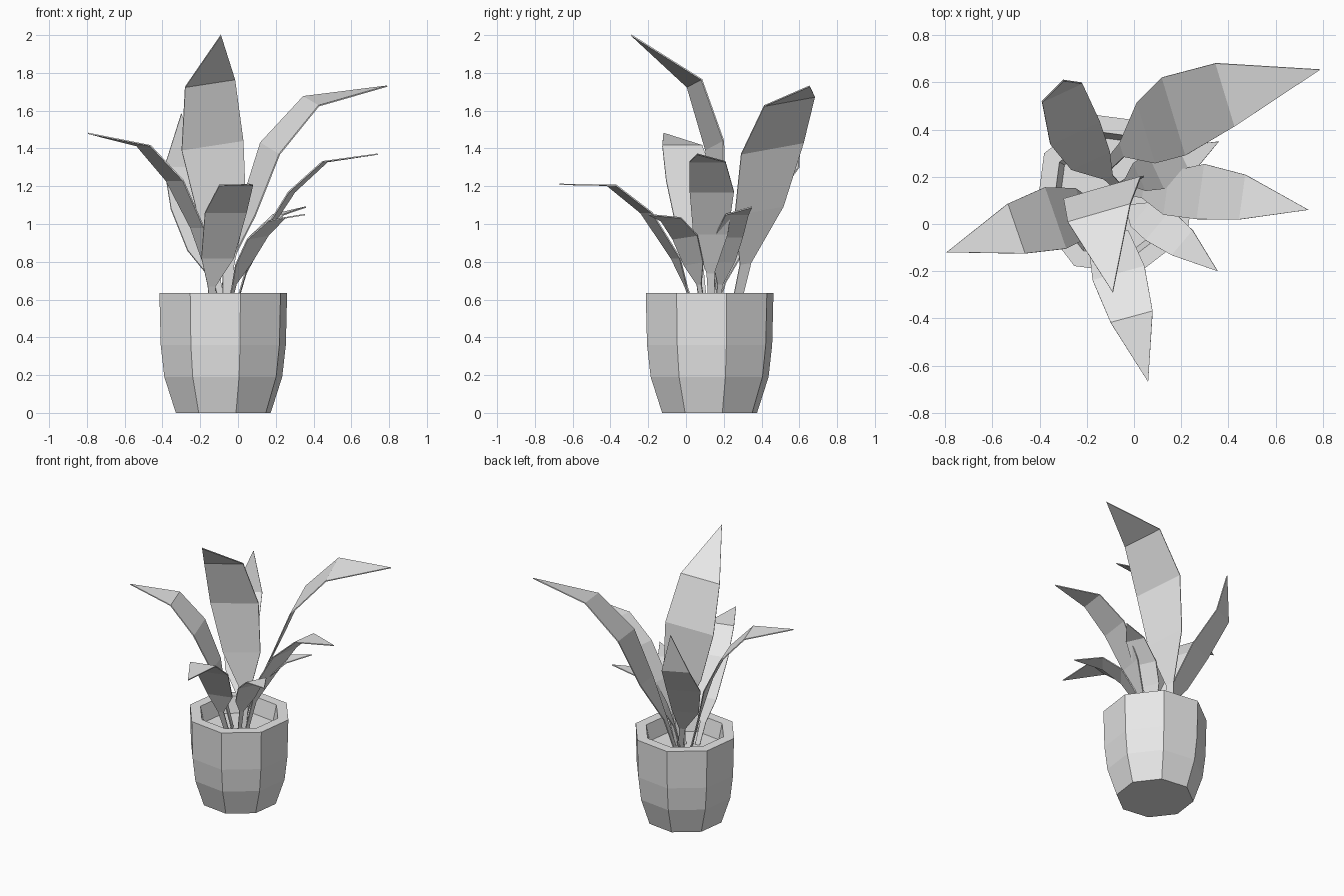
import bpy
import bmesh
from math import cos, sin, radians
from mathutils import Vector

default_cube = bpy.data.objects.get("Cube")
if default_cube:
    bpy.data.objects.remove(default_cube, do_unlink=True)

# Single plain colour
grey = bpy.data.materials.new("plain_grey")
grey.use_nodes = True
colour = (0.8, 0.8, 0.8, 1.0)
grey.diffuse_color = colour
shader = next(n for n in grey.node_tree.nodes if n.type == 'BSDF_PRINCIPLED')
shader.inputs["Base Color"].default_value = colour

POT_CENTRE = Vector((-0.078, 0.125, 0))
SIDES = 8


def finish(bm, name):
    """Turn a bmesh into a flat shaded object with the shared material."""
    bmesh.ops.recalc_face_normals(bm, faces=bm.faces)
    mesh = bpy.data.meshes.new(name)
    bm.to_mesh(mesh)
    bm.free()
    mesh.materials.append(grey)
    obj = bpy.data.objects.new(name, mesh)
    bpy.context.collection.objects.link(obj)
    return obj


def make_ring(bm, radius, height):
    """One eight-sided ring of vertices around the pot axis."""
    ring = []
    for i in range(SIDES):
        angle = radians(15 + i * 360 / SIDES)
        offset = Vector((radius * cos(angle), radius * sin(angle), height))
        ring.append(bm.verts.new(POT_CENTRE + offset))
    return ring


def make_pot():
    """Outer wall, rim, inner wall and soil as one lathed profile."""
    profile = [(0.26, 0), (0.323, 0.19), (0.343, 0.36), (0.35, 0.635),
               (0.275, 0.635), (0.25, 0.52)]
    bm = bmesh.new()
    rings = [make_ring(bm, r, z) for r, z in profile]
    for low, high in zip(rings, rings[1:]):
        for i in range(SIDES):
            j = (i + 1) % SIDES
            bm.faces.new((low[i], low[j], high[j], high[i]))
    bm.faces.new(rings[0])
    bm.faces.new(rings[-1])
    return finish(bm, "pot")


# Width of each leaf row, from buried base to the last row before the tip
ROW_WIDTHS = (0.14, 0.18, 0.78, 1.0, 0.81)


def make_leaf(name, half_width, *spine):
    """Strip of quads along a spine, ending in a pointed triangle."""
    bm = bmesh.new()
    side = Vector(half_width)
    rows = []
    for point, width in zip(spine, ROW_WIDTHS):
        centre = Vector(point)
        rows.append((bm.verts.new(centre - side * width),
                     bm.verts.new(centre + side * width)))
    for (a, b), (c, d) in zip(rows, rows[1:]):
        bm.faces.new((a, b, d, c))
    tip = bm.verts.new(Vector(spine[-1]))
    bm.faces.new((rows[-1][0], rows[-1][1], tip))
    leaf = finish(bm, name)
    thickness = leaf.modifiers.new("leaf_thickness", 'SOLIDIFY')
    thickness.thickness = 0.007
    thickness.offset = 0
    return leaf


make_pot()

# Large leaves
make_leaf("tall_leaf", (0.163, 0.047, 0.025),
          (-0.06, 0.14, 0.5), (-0.05, 0.16, 0.78), (-0.085, 0.165, 1.06),
          (-0.135, 0.152, 1.415), (-0.148, 0.045, 1.745), (-0.09, -0.29, 2))
make_leaf("back_left_leaf", (0.05, -0.165, -0.03),
          (-0.11, 0.25, 0.5), (-0.05, 0.315, 0.79), (0.053, 0.387, 1.07),
          (0.17, 0.457, 1.4), (0.387, 0.548, 1.65), (0.79, 0.655, 1.73))
make_leaf("right_leaf", (0.045, -0.13, 0),
          (-0.11, 0.1, 0.5), (-0.16, 0.07, 0.75), (-0.215, 0.05, 0.98),
          (-0.335, 0.025, 1.23), (-0.5, -0.02, 1.415), (-0.795, -0.12, 1.48))
make_leaf("left_leaf", (0.016, 0.117, 0),
          (-0.03, 0.14, 0.5), (0.04, 0.13, 0.74), (0.14, 0.13, 0.945),
          (0.284, 0.137, 1.17), (0.46, 0.114, 1.33), (0.74, 0.06, 1.37))
make_leaf("front_leaf", (0.11, 0.03, 0),
          (-0.13, 0.06, 0.5), (-0.14, 0, 0.67), (-0.108, -0.055, 0.82),
          (-0.065, -0.21, 1.06), (-0.01, -0.394, 1.205), (0.06, -0.67, 1.21))
make_leaf("back_right_leaf", (0.105, 0.049, 0),
          (-0.06, 0.15, 0.5), (-0.11, 0.2, 0.69), (-0.185, 0.27, 0.86),
          (-0.25, 0.387, 1.08), (-0.305, 0.558, 1.3), (-0.3, 0.609, 1.585))

# Small leaves
make_leaf("small_back_leaf", (0.035, -0.075, 0),
          (-0.07, 0.16, 0.5), (-0.03, 0.18, 0.68), (0.025, 0.2, 0.8),
          (0.095, 0.225, 0.93), (0.215, 0.27, 1.05), (0.36, 0.35, 1.09))
make_leaf("small_front_leaf", (0.055, 0.065, 0.01),
          (-0.06, 0.1, 0.5), (-0.02, 0.07, 0.68), (0.03, 0.04, 0.79),
          (0.105, -0.005, 0.93), (0.205, -0.08, 1.025), (0.355, -0.2, 1.05))
